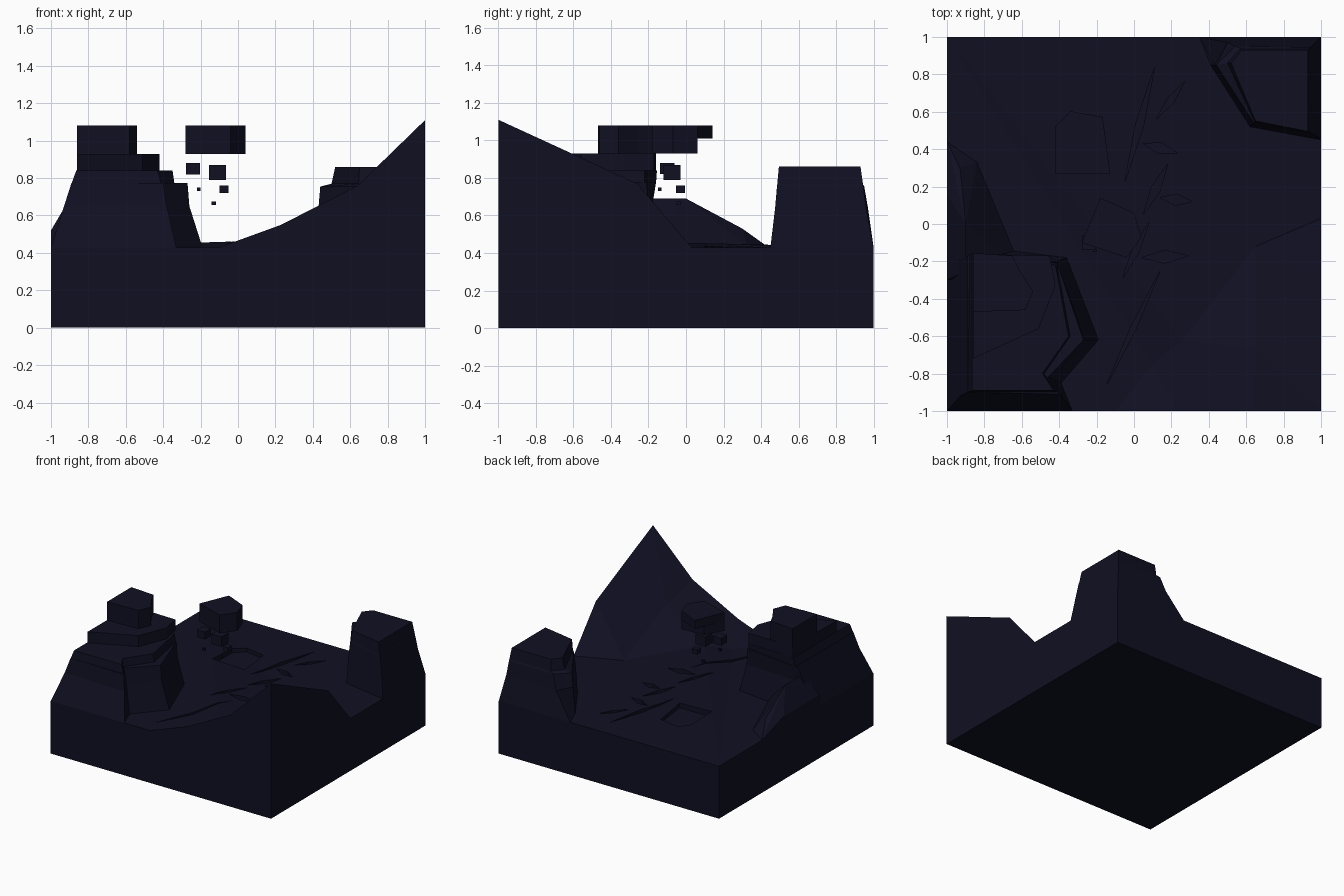
import bpy, bmesh, math
from mathutils import Vector
from mathutils.geometry import delaunay_2d_cdt

if "Cube" in bpy.data.objects:
    bpy.data.objects.remove(bpy.data.objects["Cube"])

rock = bpy.data.materials.new("midnight rock")
rock.diffuse_color = (0.005, 0.005, 0.016, 1)
rock.use_nodes = True
rock.node_tree.nodes["Principled BSDF"].inputs["Base Color"].default_value = rock.diffuse_color
G = 0.43  # level of the flat ground


def add(name, bm):
    bmesh.ops.recalc_face_normals(bm, faces=bm.faces)
    me = bpy.data.meshes.new(name)
    bm.to_mesh(me)
    bm.free()
    me.materials.append(rock)
    ob = bpy.data.objects.new(name, me)
    bpy.context.collection.objects.link(ob)
    return ob


def loft(name, rings):
    """Stack of outlines (z, points), joined by side walls and capped."""
    bm = bmesh.new()
    rows = [[bm.verts.new((x, y, z)) for x, y in pts] for z, pts in rings]
    n = len(rows[0])
    for a, b in zip(rows, rows[1:]):
        for i in range(n):
            j = (i + 1) % n
            bm.faces.new((a[i], a[j], b[j], b[i]))
    bm.faces.new(rows[0])
    bm.faces.new(rows[-1])
    return add(name, bm)


def prism(name, z0, z1, pts):
    return loft(name, [(z0, pts), (z1, pts)])


# terrain block: flat ground rising to a peak in the front right corner
rim = [(-1, -1, G), (-.1, -1, G), (.23, -1, .55), (.64, -1, .76), (1, -1, 1.11),
       (1, -.26, .77), (1, .03, G), (1, 1, G), (-1, 1, G)]
inner = [(.26, -.62, .47), (.65, -.67, .68), (.65, -.12, G), (.1, -.75, G)]
pts = [Vector(p) for p in rim + inner]
n = len(rim)
tris = delaunay_2d_cdt([p.xy for p in pts], [(i, (i + 1) % n) for i in range(n)], [], 0, 1e-5)[2]
bm = bmesh.new()
top = [bm.verts.new(p) for p in pts]
low = [bm.verts.new((p.x, p.y, 0)) for p in pts[:n]]
for t in tris:
    try:
        bm.faces.new([top[i] for i in t])
    except ValueError:
        pass
for i in range(n):
    j = (i + 1) % n
    bm.faces.new((low[i], low[j], top[j], top[i]))
bm.faces.new(low)
terrain = add("terrain_block", bm)


# cracks and a shallow hollow cut in the ground
def cut(name, pts, depth):
    c = prism(name, G - depth, G + .04, pts)
    c.hide_render = True
    c.hide_viewport = False
    c.display_type = 'WIRE'
    m = terrain.modifiers.new(name, 'BOOLEAN')
    m.object = c
    m.operation = 'DIFFERENCE'
    m.solver = 'EXACT'


cracks = [((.11, .84), (-.05, .22), .022), ((.27, .76), (.12, .56), .02),
          ((.05, .43), (.23, .38), .03), ((.18, .32), (.05, .05), .025),
          ((.14, .14), (.31, .12), .03), ((.08, .01), (-.06, -.29), .02),
          ((.04, -.18), (.29, -.17), .035), ((.14, -.25), (-.15, -.87), .015)]
for k, (a, b, w) in enumerate(cracks):
    a, b = Vector(a), Vector(b)
    d = (b - a).normalized()
    side = Vector((-d.y, d.x)) * w
    mid = (a + b) / 2
    cut(f"crack_cutter_{k}", [a, mid - side, b, mid + side], .05)
cut("hollow_cutter", [(-.42, .27), (-.13, .27), (-.17, .57), (-.34, .6), (-.42, .52)], .03)

# big rock mass at the left front
loft("left_cliff", [
    (G, [(-1, -1), (-.33, -1), (-.39, -.85), (-.19, -.62), (-.36, -.18), (-.85, -.12), (-1, -.15)]),
    (.65, [(-.93, -.92), (-.38, -.93), (-.43, -.83), (-.26, -.62), (-.41, -.2), (-.84, -.18), (-.93, -.2)]),
    (.775, [(-.89, -.9), (-.4, -.91), (-.46, -.82), (-.27, -.62), (-.41, -.21), (-.84, -.16), (-.89, -.17)])])
loft("left_cliff_cap", [
    (.77, [(-.89, -.9), (-.41, -.9), (-.48, -.8), (-.34, -.6), (-.41, -.22), (-.88, -.16)]),
    (.84, [(-.865, -.89), (-.43, -.89), (-.49, -.8), (-.35, -.6), (-.42, -.22), (-.865, -.155)])])
prism("left_middle_tier", .84, .93, [(-.86, -.72), (-.51, -.56), (-.42, -.33), (-.45, -.17), (-.86, -.16)])
prism("left_top_tier", .93, 1.08,
      [(-.86, -.47), (-.58, -.46), (-.54, -.36), (-.61, -.25), (-.65, -.17), (-.86, -.155)])

# low ridge running back along the left edge
bm = bmesh.new()
for p in [(-1, -.3, G), (-.6, -.25, G), (-.7, -.08, G), (-.78, .02, G), (-.84, .33, G), (-1, .44, G),
          (-1, -.3, .52), (-1, .16, .52), (-.9, -.25, .69), (-.9, 0, .69), (-.91, .13, .61), (-.93, .3, .53)]:
    bm.verts.new(p)
res = bmesh.ops.convex_hull(bm, input=bm.verts)
loose = [v for v in bm.verts if not v.link_faces]
bmesh.ops.delete(bm, geom=loose, context='VERTS')
add("left_ridge", bm)

# rock pillar in the back right corner
loft("right_pillar", [
    (G, [(.35, 1), (.41, .85), (.62, .52), (1, .45), (1, 1)]),
    (.64, [(.5, .97), (.43, .85), (.63, .53), (.97, .475), (.96, .96)]),
    (.755, [(.54, .95), (.44, .85), (.64, .54), (.95, .485), (.945, .945)]),
    (.77, [(.57, .94), (.5, .86), (.645, .545), (.945, .487), (.943, .943)]),
    (.86, [(.575, .93), (.52, .86), (.65, .55), (.93, .495), (.93, .93)])])

# floating rock and the debris under it
prism("floating_rock_upper", 1.01, 1.08, [(-.28, -.1), (-.04, -.18), (.04, -.07), (0, .06), (-.18, .14)])
prism("floating_rock_lower", .93, 1.01, [(-.28, -.1), (-.04, -.18), (.04, -.07), (0, .06), (-.2, .05)])
for k, (x, y, z, w, h) in enumerate([(-.24, -.1, .85, .075, .06), (-.11, -.075, .83, .09, .08),
                                     (-.21, -.14, .74, .02, .02), (-.075, -.03, .74, .048, .04),
                                     (-.13, -.04, .665, .025, .02)]):
    r = w / 2
    prism(f"debris_{k}", z - h / 2, z + h / 2, [(x - r, y - r), (x + r, y - r), (x + r, y + r), (x - r, y + r)])
